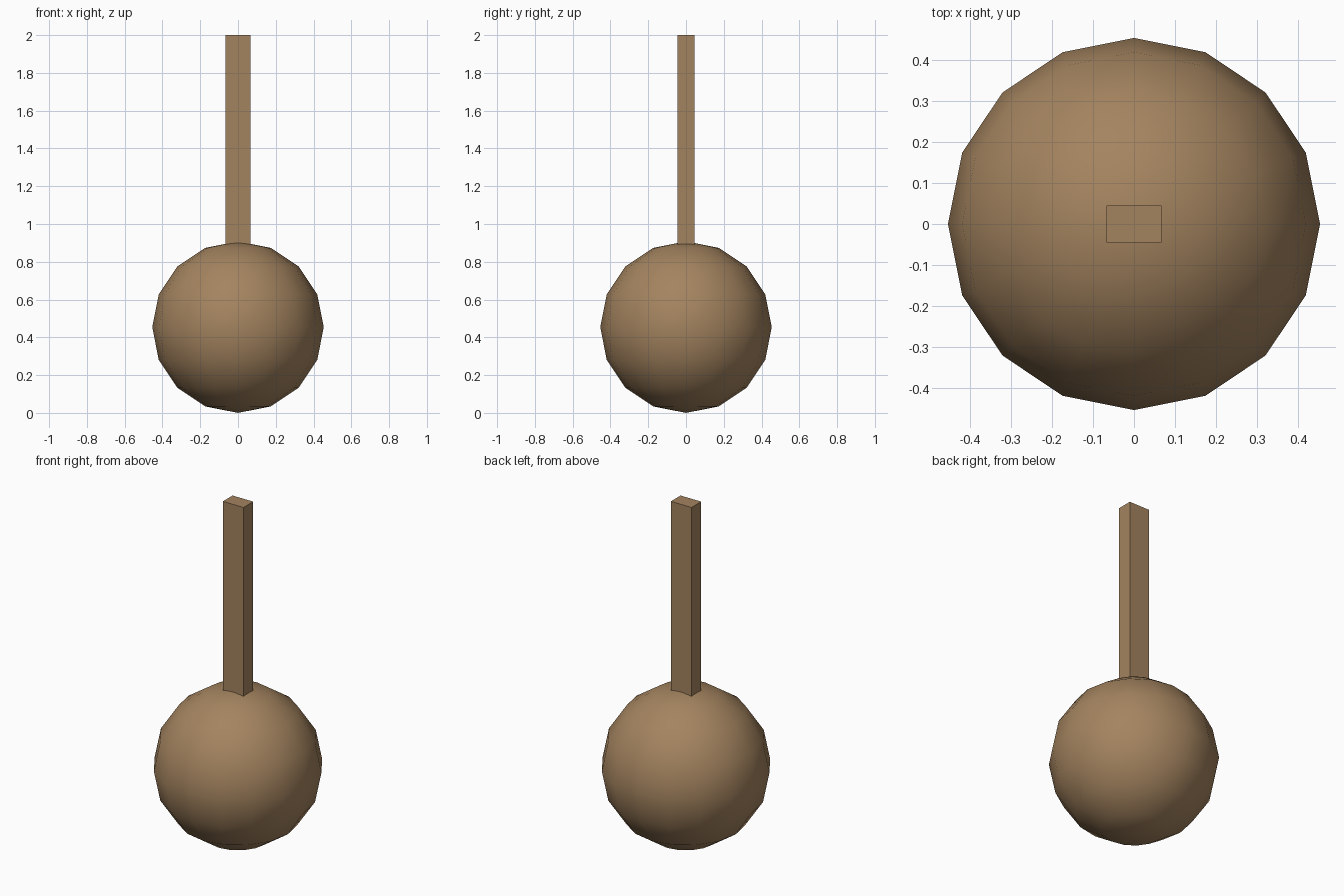
import bpy

if "Cube" in bpy.data.objects:
    bpy.data.objects.remove(bpy.data.objects["Cube"])

mat = bpy.data.materials.new("brown_wood")
mat.diffuse_color = (0.37, 0.23, 0.115, 1)
mat.use_nodes = True
mat.node_tree.nodes["Principled BSDF"].inputs["Base Color"].default_value = mat.diffuse_color

R = 0.454  # ball radius

# low-poly ball, smooth shaded, resting on the floor
bpy.ops.mesh.primitive_uv_sphere_add(segments=16, ring_count=8, radius=R, location=(0, 0, R))
ball = bpy.context.object
ball.name = "ball"
bpy.ops.object.shade_smooth()
ball.data.materials.append(mat)

# rectangular post sunk into the top of the ball
bottom, top = 0.84, 2.0
bpy.ops.mesh.primitive_cube_add(size=1, location=(0, 0, (bottom + top) / 2))
post = bpy.context.object
post.name = "post"
post.scale = (0.134, 0.09, top - bottom)
bpy.ops.object.transform_apply(location=False, rotation=False, scale=True)
post.data.materials.append(mat)
